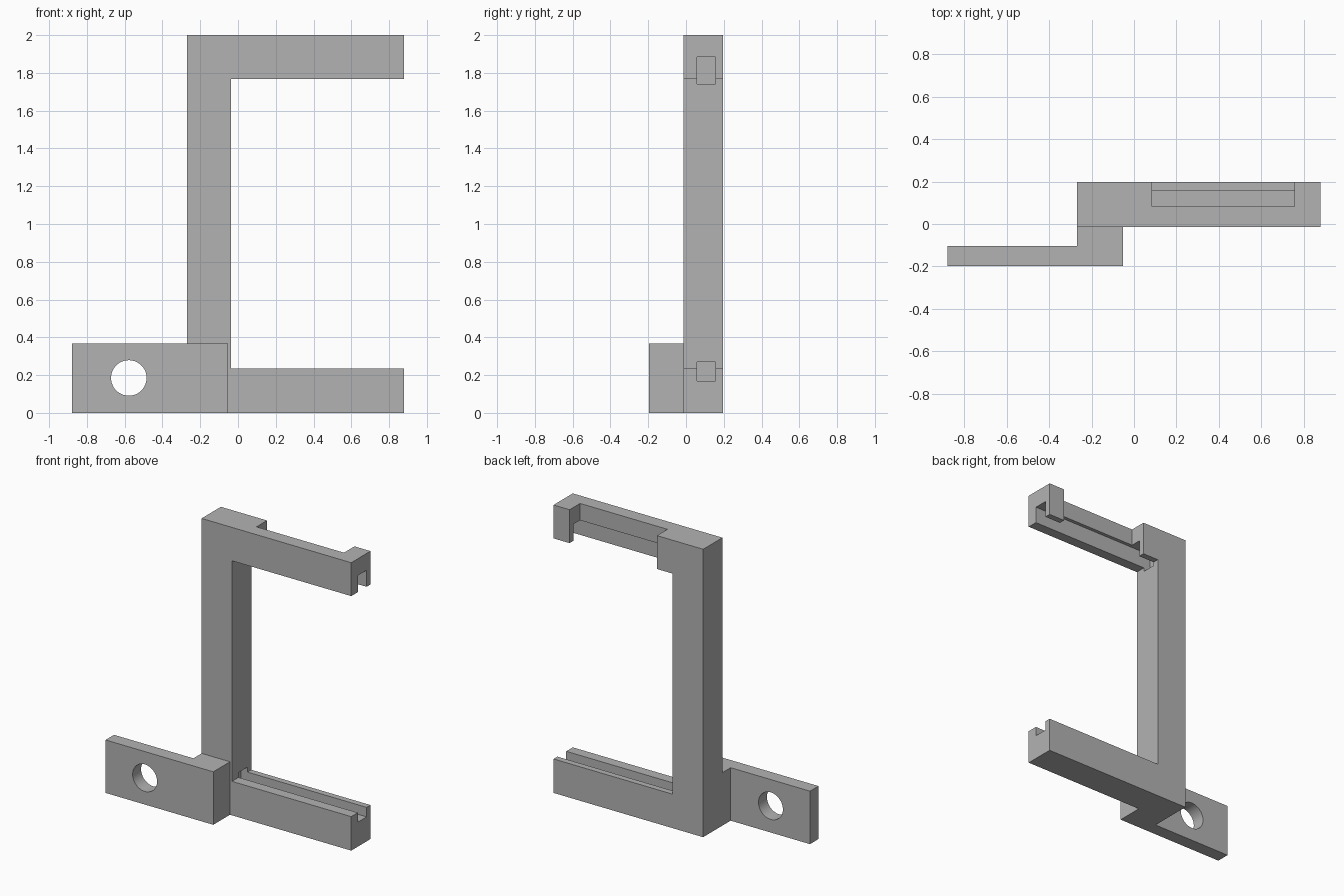
import bpy, bmesh
from mathutils import Vector

if "Cube" in bpy.data.objects:
    bpy.data.objects.remove(bpy.data.objects["Cube"], do_unlink=True)

grey = bpy.data.materials.new("plain grey")
grey.use_nodes = True
colour = (0.45, 0.45, 0.45, 1)
grey.diffuse_color = colour
grey.node_tree.nodes["Principled BSDF"].inputs["Base Color"].default_value = colour


def extrude(name, points, direction):
    """Solid made by sweeping a flat outline along a direction."""
    bm = bmesh.new()
    face = bm.faces.new([bm.verts.new(p) for p in points])
    swept = bmesh.ops.extrude_face_region(bm, geom=[face])["geom"]
    verts = [g for g in swept if isinstance(g, bmesh.types.BMVert)]
    bmesh.ops.translate(bm, verts=verts, vec=Vector(direction))
    bmesh.ops.recalc_face_normals(bm, faces=bm.faces[:])
    mesh = bpy.data.meshes.new(name)
    bm.to_mesh(mesh)
    bm.free()
    mesh.materials.append(grey)
    obj = bpy.data.objects.new(name, mesh)
    bpy.context.collection.objects.link(obj)
    return obj


def box(name, x, y, z):
    outline = [(x[0], y[0], z[0]), (x[1], y[0], z[0]),
               (x[1], y[1], z[0]), (x[0], y[1], z[0])]
    return extrude(name, outline, (0, 0, z[1] - z[0]))


def cut(target, cutter):
    """Subtract the cutter, then discard it."""
    cutter.hide_render = True
    mod = target.modifiers.new("cut", "BOOLEAN")
    mod.operation, mod.solver, mod.object = "DIFFERENCE", "EXACT", cutter
    bpy.context.view_layer.objects.active = target
    bpy.ops.object.modifier_apply(modifier=mod.name)
    bpy.data.objects.remove(cutter, do_unlink=True)


# Main dimensions
left, right, inner = -0.27, 0.88, -0.036
front, back = -0.014, 0.197
low_top, high_bottom, top = 0.236, 1.768, 2.0

# C-shaped frame: column with an upper and a lower arm
outline = [(left, 0), (right, 0), (right, low_top), (inner, low_top),
           (inner, high_bottom), (right, high_bottom), (right, top), (left, top)]
frame = extrude("frame", [(x, front, z) for x, z in outline], (0, back - front, 0))

# Facing grooves in both arms, running a little way into the column
for z in ((0.17, 0.27), (1.742, 1.883)):
    cut(frame, box("groove_cutter", (inner - 0.05, right + 0.1), (0.058, 0.155), z))

# Opening in the back of the upper arm
cut(frame, box("opening_cutter", (0.085, 0.757), (0.082, back + 0.1), (1.6, top + 0.1)))

# Mounting bracket: stepped plate with a round hole
step = [(-0.88, -0.197), (-0.052, -0.197), (-0.052, front),
        (left, front), (left, -0.104), (-0.88, -0.104)]
bracket = extrude("mounting_bracket", [(x, y, 0) for x, y in step], (0, 0, 0.368))
bpy.ops.mesh.primitive_cylinder_add(vertices=48, radius=0.094, depth=0.4,
                                    location=(-0.578, -0.15, 0.185),
                                    rotation=(1.5708, 0, 0))
hole = bpy.context.object
hole.name = "hole_cutter"
hole.data.materials.append(grey)
cut(bracket, hole)

# Smooth the hole wall, keep every corner sharp
bpy.ops.object.select_all(action="DESELECT")
bracket.select_set(True)
bpy.context.view_layer.objects.active = bracket
bpy.ops.object.shade_smooth_by_angle()
